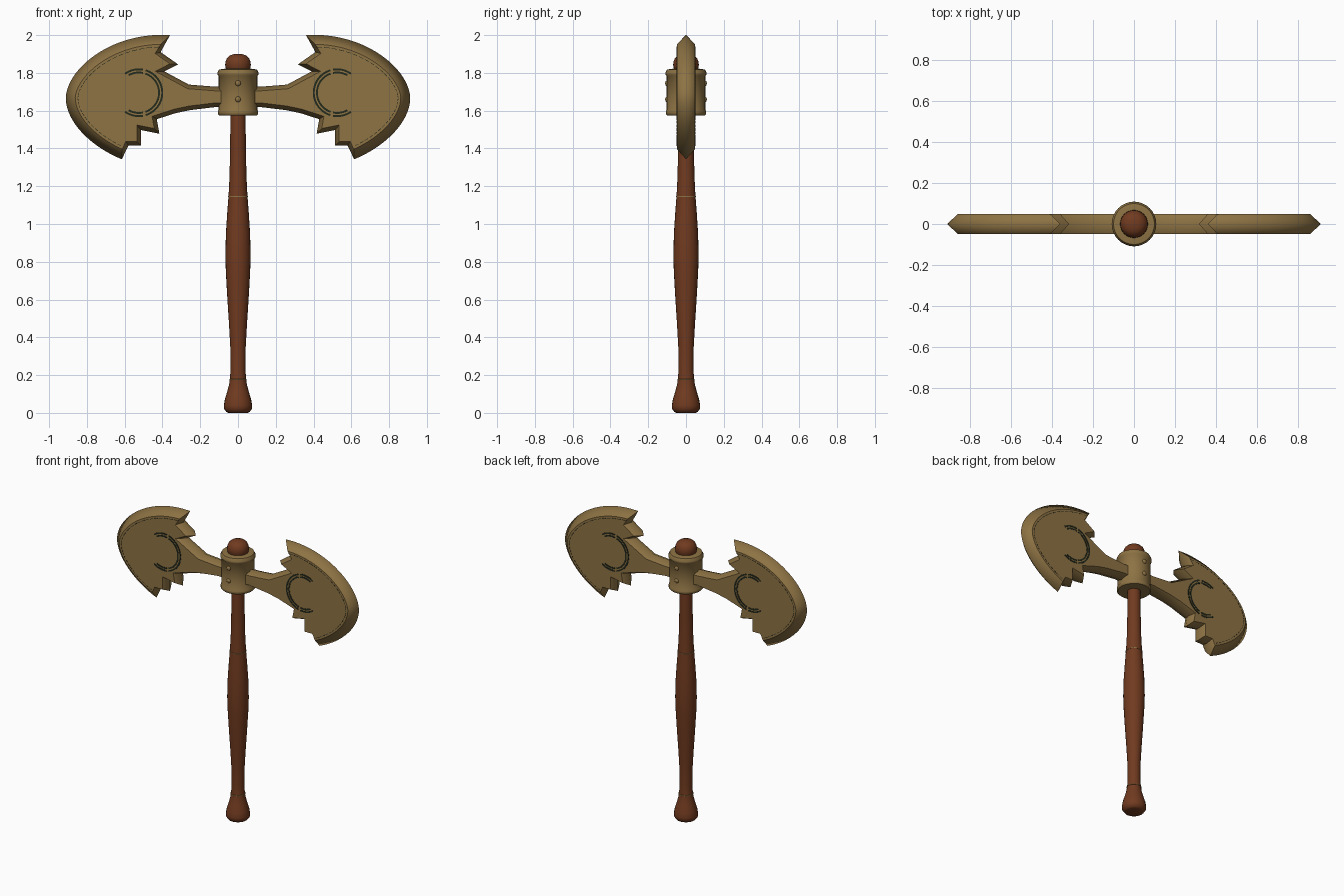
import bpy, bmesh, math
from mathutils import Vector
from mathutils.geometry import interpolate_bezier

if "Cube" in bpy.data.objects:
    bpy.data.objects.remove(bpy.data.objects["Cube"])


def material(name, rgb):
    m = bpy.data.materials.new(name)
    m.diffuse_color = (*rgb, 1)
    m.use_nodes = True
    m.node_tree.nodes["Principled BSDF"].inputs["Base Color"].default_value = m.diffuse_color
    return m


BRONZE = material("aged bronze", (0.27, 0.172, 0.058))
WOOD = material("red brown wood", (0.165, 0.043, 0.014))
DARK = material("dark patina", (0.018, 0.024, 0.012))
HALF = 0.048  # half thickness of the blades


def finish(bm, name, mat, angle=30):
    """Turn a bmesh into an object; angle None keeps the edge marks already set."""
    bmesh.ops.recalc_face_normals(bm, faces=bm.faces)
    me = bpy.data.meshes.new(name)
    bm.to_mesh(me)
    bm.free()
    me.materials.append(mat)
    ob = bpy.data.objects.new(name, me)
    bpy.context.collection.objects.link(ob)
    if angle is not None:
        bpy.ops.object.select_all(action='DESELECT')
        ob.select_set(True)
        bpy.context.view_layer.objects.active = ob
        bpy.ops.object.shade_smooth_by_angle(angle=math.radians(angle))
    return ob


def lathe(name, profile, mat, sides=24, angle=40):
    """Closed turned shape from (radius, height) pairs."""
    bm = bmesh.new()
    rings = [[bm.verts.new((r * math.cos(2 * math.pi * i / sides),
                            r * math.sin(2 * math.pi * i / sides), z))
              for i in range(sides)] for r, z in profile]
    for a, b in zip(rings, rings[1:]):
        for i in range(sides):
            j = (i + 1) % sides
            bm.faces.new((a[i], a[j], b[j], b[i]))
    bm.faces.new(rings[0])
    bm.faces.new(rings[-1])
    return finish(bm, name, mat, angle)


def inset(points, widths):
    """Move each outline edge inward by its own width and re-join the corners."""
    out, n = [], len(points)
    for i in range(n):
        d1 = (points[i] - points[i - 1]).normalized()
        d2 = (points[(i + 1) % n] - points[i]).normalized()
        n1, n2 = Vector((-d1.y, d1.x)), Vector((-d2.y, d2.x))
        w1, w2 = widths[i - 1], widths[i]
        cross = d1.x * d2.y - d1.y * d2.x
        if abs(cross) < 0.02:
            out.append(points[i] + n2 * w2)
        else:
            a, b = points[i] + n1 * w1, points[i] + n2 * w2
            e = b - a
            out.append(a + d1 * ((e.x * d2.y - e.y * d2.x) / cross))
    return out


def strips(name, paths, width, height, mat, side):
    """Thin inlaid lines on both faces of a blade."""
    bm = bmesh.new()
    for path in paths:
        for f in (-1, 1):
            rows = []
            for i, p in enumerate(path):
                t = path[min(i + 1, len(path) - 1)] - path[max(i - 1, 0)]
                s = Vector((-t.y, t.x)).normalized() * width / 2
                rows.append([bm.verts.new((side * q.x, f * (HALF + h), q.y))
                             for q, h in ((p - s, -0.0005), (p - s, height),
                                          (p + s, height), (p + s, -0.0005))])
            for a, b in zip(rows, rows[1:]):
                for k in range(4):
                    m = (k + 1) % 4
                    bm.faces.new((a[k], a[m], b[m], b[k]))
            bm.faces.new(rows[0])
            bm.faces.new(rows[-1])
    return finish(bm, name, mat)


def arc(radius, start, end, steps=12):
    return [Vector((0.525 + radius * math.cos(math.radians(start + (end - start) * i / steps)),
                    1.695 + radius * math.sin(math.radians(start + (end - start) * i / steps))))
            for i in range(steps + 1)]


# blade outline: neck underside and broken lower steps, cutting edge, broken upper edge
lower = [(0.08, 1.618), (0.12, 1.619), (0.254, 1.603), (0.33, 1.587), (0.43, 1.555), (0.416, 1.478),
         (0.513, 1.497), (0.513, 1.415), (0.58, 1.415)]
upper = [(0.41, 1.91), (0.317, 1.845), (0.39, 1.808), (0.26, 1.738), (0.12, 1.727), (0.08, 1.727)]
V = Vector
edge = [p.to_2d() for p in
        interpolate_bezier(V((0.615, 1.343, 0)), V((0.76, 1.40, 0)), V((0.912, 1.53, 0)), V((0.912, 1.67, 0)), 16)
        + interpolate_bezier(V((0.912, 1.67, 0)), V((0.902, 1.83, 0)), V((0.66, 2.02, 0)), V((0.36, 2.0, 0)), 20)[1:]]
outline = [V(p) for p in lower] + edge + [V(p) for p in upper]
first, last = len(lower), len(lower) + len(edge) - 1
widths = [0.05 if first <= i < last else 0.022 for i in range(len(outline))]
widths[-1] = 0.0
face_line = inset(outline, widths)

# fine border line that follows the cutting edge
border = inset(outline, [0.064 if w == 0.05 else w for w in widths])[first + 1:last]
dashes = [[a.lerp(b, 0.08), a.lerp(b, 0.8)] for a, b in zip(border, border[1:])]
# crescent ornament: two close rings, open towards the cutting edge
crescent = [arc(0.124, 54, 100), arc(0.124, 107, 253, 24), arc(0.124, 260, 306),
            arc(0.107, 60, 102), arc(0.107, 109, 251, 24), arc(0.107, 258, 300)]

for side, label in ((-1, "left"), (1, "right")):
    bm = bmesh.new()
    mid = [bm.verts.new((side * p.x, 0, p.y)) for p in outline]
    n = len(mid)
    caps = []
    for f in (-1, 1):
        top = [bm.verts.new((side * p.x, f * HALF, p.y)) for p in face_line]
        for i in range(n):
            j = (i + 1) % n
            bm.faces.new((mid[i], mid[j], top[j], top[i])).smooth = True
        caps.append(bm.faces.new(top))
    bmesh.ops.recalc_face_normals(bm, faces=bm.faces)
    # soft central ridge, crisp face border and crisp broken corners
    ridge = set(mid)
    for e in bm.edges:
        on_ridge = e.verts[0] in ridge and e.verts[1] in ridge
        e.smooth = on_ridge or e.calc_face_angle(0) < math.radians(25)
    bmesh.ops.triangulate(bm, faces=caps)
    finish(bm, label + "_blade", BRONZE, None)
    strips(label + "_border_line", dashes, 0.003, 0.001, DARK, side)
    strips(label + "_crescent", crescent, 0.010, 0.002, DARK, side)

# wooden shaft with flared foot
lathe("shaft", [(0.05, 0.0), (0.062, 0.005), (0.074, 0.022), (0.075, 0.04), (0.070, 0.07), (0.058, 0.11),
                (0.047, 0.15), (0.043, 0.18), (0.040, 0.22), (0.041, 0.35), (0.047, 0.46), (0.056, 0.6),
                (0.064, 0.74), (0.067, 0.83), (0.064, 0.95), (0.057, 1.06), (0.050, 1.15), (0.045, 1.25),
                (0.042, 1.38), (0.040, 1.58), (0.040, 1.8)], WOOD)

# rounded shaft end above the collar
lathe("top_knob", [(0.05, 1.79), (0.064, 1.82), (0.068, 1.842), (0.066, 1.861), (0.058, 1.879),
                   (0.044, 1.892), (0.024, 1.899), (0.004, 1.901)], WOOD)

# thin metal bands around the shaft
for name, z, r in (("lower_band", 0.176, 0.046), ("upper_band", 1.145, 0.0525)):
    lathe(name, [(r - 0.006, z - 0.004), (r, z - 0.002), (r, z + 0.002), (r - 0.006, z + 0.004)], BRONZE)

# collar with a lip at each end
lathe("collar", [(0.045, 1.575), (0.100, 1.575), (0.107, 1.582), (0.107, 1.597), (0.102, 1.605),
                 (0.102, 1.783), (0.109, 1.790), (0.109, 1.800), (0.100, 1.818), (0.070, 1.822)], BRONZE, 32, 45)

# rivets on the front and back of the collar
for side, label in ((-1, "front"), (1, "back")):
    for k, z in enumerate((1.66, 1.745)):
        bm = bmesh.new()
        bmesh.ops.create_uvsphere(bm, u_segments=12, v_segments=8, radius=0.015)
        bmesh.ops.scale(bm, vec=(1, 0.7, 1), verts=bm.verts)
        bmesh.ops.translate(bm, vec=(0, side * 0.100, z), verts=bm.verts)
        finish(bm, f"{label}_rivet_{k + 1}", BRONZE, 60)
